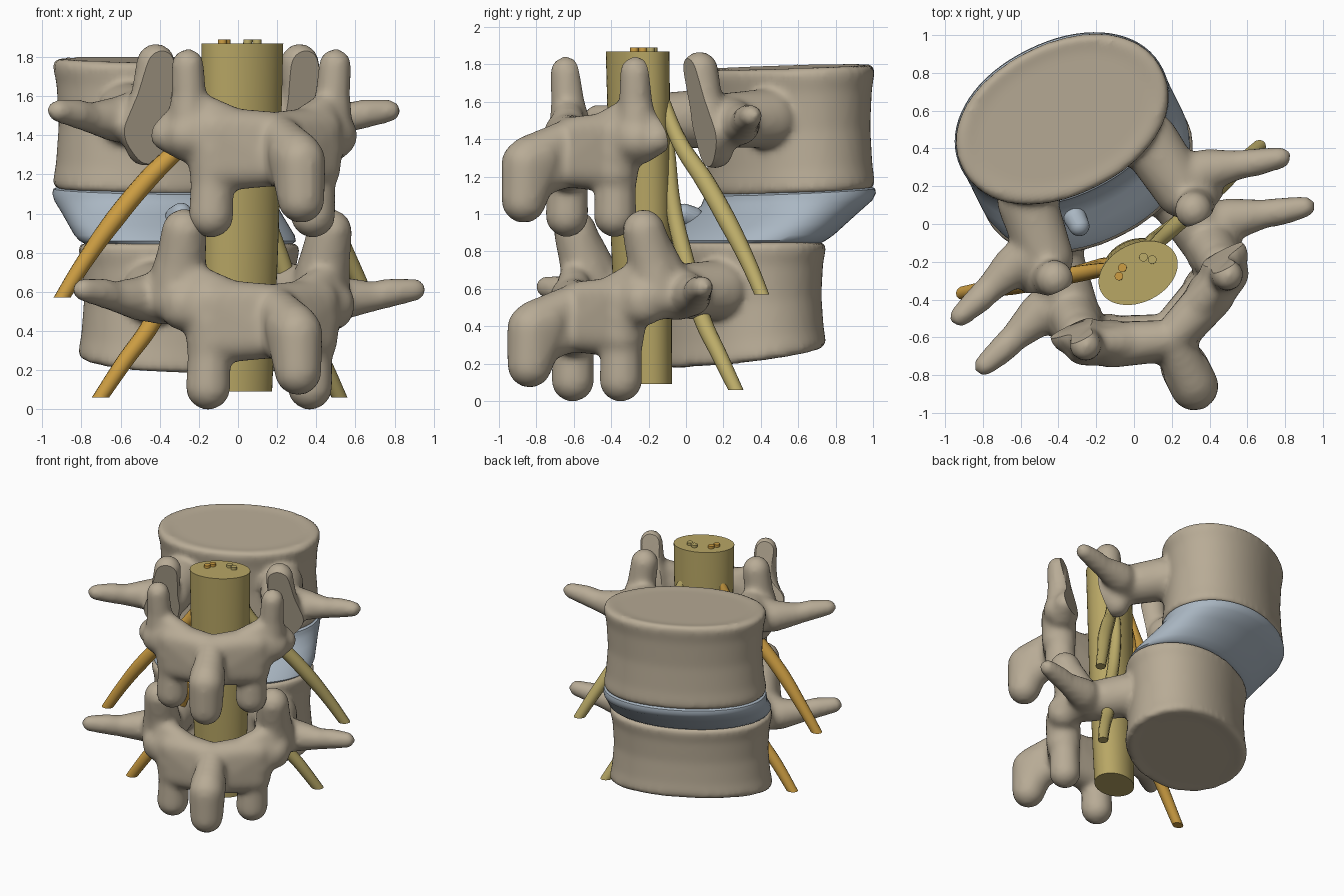
import bpy, bmesh, math
from mathutils import Matrix, Vector

if "Cube" in bpy.data.objects:
    bpy.data.objects.remove(bpy.data.objects["Cube"])

# Local frame: u = sideways, v = toward the vertebral bodies, z = up
YAW = math.radians(26.3)
PLACE = Matrix.Rotation(YAW, 4, 'Z') @ Matrix.Translation((-0.095, 0, 0))


def material(name, rgb):
    m = bpy.data.materials.new(name)
    m.diffuse_color = (*rgb, 1)
    m.use_nodes = True
    m.node_tree.nodes["Principled BSDF"].inputs["Base Color"].default_value = m.diffuse_color
    return m


BONE = material("bone", (0.48, 0.41, 0.305))
CUT = material("cut bone", (0.31, 0.26, 0.21))
DISC = material("disc blue grey", (0.40, 0.47, 0.54))
CORD = material("cord olive yellow", (0.48, 0.385, 0.13))
YELLOW = material("nerve yellow", (0.50, 0.41, 0.14))
ORANGE = material("nerve orange", (0.61, 0.34, 0.055))

tmp = bmesh.new()
bmesh.ops.create_icosphere(tmp, subdivisions=3, radius=1)
BALL = [v.co.copy() for v in tmp.verts]
tmp.free()


def make_object(name, mesh, *mats):
    ob = bpy.data.objects.new(name, mesh)
    bpy.context.collection.objects.link(ob)
    ob.matrix_world = PLACE
    mesh.materials.clear()
    for m in mats:
        mesh.materials.append(m)
    return ob


def shade(ob, angle=40):
    bpy.ops.object.select_all(action='DESELECT')
    ob.select_set(True)
    bpy.context.view_layer.objects.active = ob
    bpy.ops.object.shade_smooth_by_angle(angle=math.radians(angle))


def from_bmesh(name, bm, *mats):
    bmesh.ops.recalc_face_normals(bm, faces=bm.faces)
    me = bpy.data.meshes.new(name)
    bm.to_mesh(me)
    bm.free()
    return make_object(name, me, *mats)


def bake(ob):
    """Replace an object's data by its evaluated mesh."""
    dg = bpy.context.evaluated_depsgraph_get()
    me = bpy.data.meshes.new_from_object(ob.evaluated_get(dg))
    bpy.data.objects.remove(ob)
    return me


def slice_mesh(me, point, normal, index):
    """Cut away the side the normal points to and close the hole."""
    b = bmesh.new()
    b.from_mesh(me)
    bmesh.ops.remove_doubles(b, verts=b.verts, dist=1e-5)
    bmesh.ops.bisect_plane(b, geom=b.verts[:] + b.edges[:] + b.faces[:],
                           plane_co=point, plane_no=normal, clear_outer=True)
    rim = [e for e in b.edges if e.is_boundary]
    for f in bmesh.ops.holes_fill(b, edges=rim, sides=0)['faces']:
        f.material_index = index
    b.to_mesh(me)
    b.free()


def hull(bm, *balls):
    """Convex skin around balls given as (u, v, z, radius)."""
    vs = [bm.verts.new(Vector(b[:3]) + c * b[3]) for b in balls for c in BALL]
    bmesh.ops.convex_hull(bm, input=vs)
    bmesh.ops.delete(bm, geom=[v for v in vs if not v.link_faces], context='VERTS')


def chain(bm, *balls):
    for a, b in zip(balls, balls[1:]):
        hull(bm, a, b)


def loft(bm, rings, n=72, power=2.1):
    """Rings of (half width, half depth, centre v, z, slope along v)."""
    loops = []
    for a, b, vc, z, slope in rings:
        loop = []
        for i in range(n):
            t = 2 * math.pi * i / n
            c, s = math.cos(t), math.sin(t)
            x = a * math.copysign(abs(c) ** (2 / power), c)
            y = b * math.copysign(abs(s) ** (2 / power), s)
            loop.append(bm.verts.new((x, vc + y, z + slope * y)))
        loops.append(loop)
    for lo, hi in zip(loops, loops[1:]):
        for i in range(n):
            j = (i + 1) % n
            bm.faces.new((lo[i], lo[j], hi[j], hi[i]))
    bm.faces.new(loops[0][::-1])
    bm.faces.new(loops[-1])


def body(bm, vc, z0, slope0, z1, slope1):
    profile = [(.80, .012), (.93, 0), (.98, .012), (1.0, .05), (.97, .2), (.945, .5),
               (.965, .8), (1.0, .94), (.985, .985), (.93, 1), (.80, .985)]
    loft(bm, [(.595 * s, .404 * s, vc, z0 + (z1 - z0) * t, slope0 + (slope1 - slope0) * t)
              for s, t in profile])


def pedicles(bm, vc, z):
    """Pedicles and transverse processes."""
    for s in (-1, 1):
        hull(bm, (s * .36, vc - .31, z + .02, .16), (s * .40, vc - .62, z + .01, .145))
        chain(bm, (s * .42, vc - .59, z, .145), (s * .56, vc - .58, z - .01, .115),
              (s * .73, vc - .63, z, .078), (s * .82, vc - .66, z + .02, .075),
              (s * .945, vc - .695, z + .035, .058))


def arch(bm, dv, dz):
    """Laminae, lower facets and spinous process."""
    for s in (-1, 1):
        hull(bm, (0, dv - .60, dz + .54, .10), (0, dv - .62, dz + .36, .10),
             (s * .30, dv - .49, dz + .55, .12), (s * .29, dv - .49, dz + .35, .12))
        hull(bm, (s * .30, dv - .48, dz + .50, .12), (s * .42, dv - .42, dz + .52, .12))
        hull(bm, (s * .38, dv - .44, dz + .68, .07), (s * .40, dv - .44, dz + .54, .11),
             (s * .20, dv - .52, dz + .56, .10))
        chain(bm, (s * .30, dv - .48, dz + .45, .13), (s * .29 - .015, dv - .48, dz + .27, .11),
              (s * .29 - .02, dv - .48, dz + .11, .115))
    hull(bm, (0, dv - .62, dz + .53, .10), (0, dv - .64, dz + .36, .10),
         (0, dv - .86, dz + .42, .12), (0, dv - .84, dz + .31, .11))
    hull(bm, (0, dv - .80, dz + .42, .13), (0, dv - .88, dz + .39, .13),
         (0, dv - .89, dz + .19, .12))


def fuse(name, bm, cut=None):
    """Blend the primitives into one smooth bone, optionally sliced by a plane."""
    ob = from_bmesh(name, bm, BONE)
    r = ob.modifiers.new("blend", 'REMESH')
    r.mode, r.voxel_size = 'VOXEL', .02
    sm = ob.modifiers.new("soften", 'SMOOTH')
    sm.factor, sm.iterations = .5, 9
    me = bake(ob)
    if cut:
        slice_mesh(me, *cut, 1)
    shade(make_object(name, me, BONE, CUT), 38 if cut else 65)


# Lower vertebra, complete
LOW, UP = .375, .666
bm = bmesh.new()
body(bm, LOW, .235, .155, .852, 0)
pedicles(bm, LOW, .575)
arch(bm, .005, 0)
for s in (-1, 1):
    chain(bm, (s * .41, -.32, .60, .15), (s * .41, -.36, .74, .13), (s * .415, -.41, .91, .115))
    hull(bm, (s * .42, -.42, .54, .12), (s * .43, -.28, .58, .14))
    hull(bm, (s * .41, -.29, .66, .13), (s * .41, -.36, .82, .11))
fuse("lower_vertebra", bm)

# Upper vertebra, front half slid forward, cut behind the pedicles
bm = bmesh.new()
body(bm, UP, 1.115, .055, 1.79, .04)
pedicles(bm, UP, 1.49)
for s in (-1, 1):
    chain(bm, (s * .41, UP - .74, 1.77, .10), (s * .43, UP - .73, 1.60, .105),
          (s * .46, UP - .71, 1.43, .13), (s * .43, UP - .66, 1.34, .10))
fuse("upper_vertebra_front", bm, ((0, -.09, 1.55), (0, -1, -.2)))

# Upper vertebra, detached rear arch
bm = bmesh.new()
arch(bm, -.03, .88)
for s in (-1, 1):
    chain(bm, (s * .40, -.44, 1.42, .12), (s * .41, -.455, 1.60, .09), (s * .42, -.462, 1.76, .083))
    hull(bm, (s * .40, -.44, 1.38, .12), (s * .50, -.37, 1.40, .08))
    hull(bm, (s * .40, -.42, 1.50, .09), (s * .50, -.36, 1.42, .07))
fuse("upper_vertebra_arch", bm, ((0, -.36, 1.48), (0, 1, .2)))

# Disc sheared between the two bodies, with a small bulge at the rear
bm = bmesh.new()
rings = []
for t, s in ((0, .94), (.05, .98), (.15, 1.0), (.35, 1.0), (.55, 1.0), (.75, 1.005),
             (.88, 1.01), (.96, 1.0), (1, .95)):
    shift = min(1, max(0, (t - .02) / .78))
    rings.append((.59 * s, .407 * s, LOW + (UP - LOW) * shift, .845 + .285 * t, .055 * t))
loft(bm, rings)
shade(from_bmesh("disc", bm, DISC))
bm = bmesh.new()
hull(bm, (-.17, .17, .98, .06), (-.17, .12, 1.0, .055))
shade(from_bmesh("disc_bulge", bm, DISC))

# Cord, slightly tapering downwards
bm = bmesh.new()
loft(bm, [(.178, .138, -.20, .09, 0), (.205, .152, -.22, .9, 0), (.221, .155, -.242, 1.87, 0)],
     n=48, power=2)
shade(from_bmesh("cord", bm, CORD))


def nerve(name, side, pts, mat):
    cu = bpy.data.curves.new(name, 'CURVE')
    cu.dimensions, cu.bevel_depth, cu.bevel_resolution = '3D', 1, 4
    cu.use_fill_caps, cu.resolution_u = True, 8
    sp = cu.splines.new('BEZIER')
    sp.bezier_points.add(len(pts) - 1)
    for p, (u, v, z, r) in zip(sp.bezier_points, pts):
        p.co, p.radius = (side * u * (1 if side > 0 else 1.01), v, z), r
        p.handle_left_type = p.handle_right_type = 'AUTO'
    ob = bpy.data.objects.new(name, cu)
    bpy.context.collection.objects.link(ob)
    me = bake(ob)
    # level cut at the lower end
    slice_mesh(me, (0, 0, pts[-1][2] + .05), (0, 0, -1), 0)
    shade(make_object(name, me, mat))


# Paired nerves leaving the cord
UPPER = [(.062, -.180, 1.89, .023), (.062, -.180, 1.83, .023), (.10, -.17, 1.70, .025),
         (.144, -.15, 1.58, .036), (.256, -.115, 1.38, .043), (.439, -.06, 1.18, .05),
         (.608, -.011, .97, .05), (.756, .04, .75, .042), (.895, .08, .52, .036)]
LOWER = [(.098, -.212, 1.89, .023), (.098, -.212, 1.83, .023), (.11, -.17, 1.60, .025),
         (.13, -.13, 1.38, .036), (.18, -.12, 1.05, .043), (.30, -.10, .74, .045),
         (.425, -.066, .44, .046), (.564, -.03, .24, .042), (.71, .02, .01, .036)]
for side, label, mat in ((1, "right", YELLOW), (-1, "left", ORANGE)):
    nerve("upper_nerve_" + label, side, UPPER, mat)
    nerve("lower_nerve_" + label, side, LOWER, mat)
